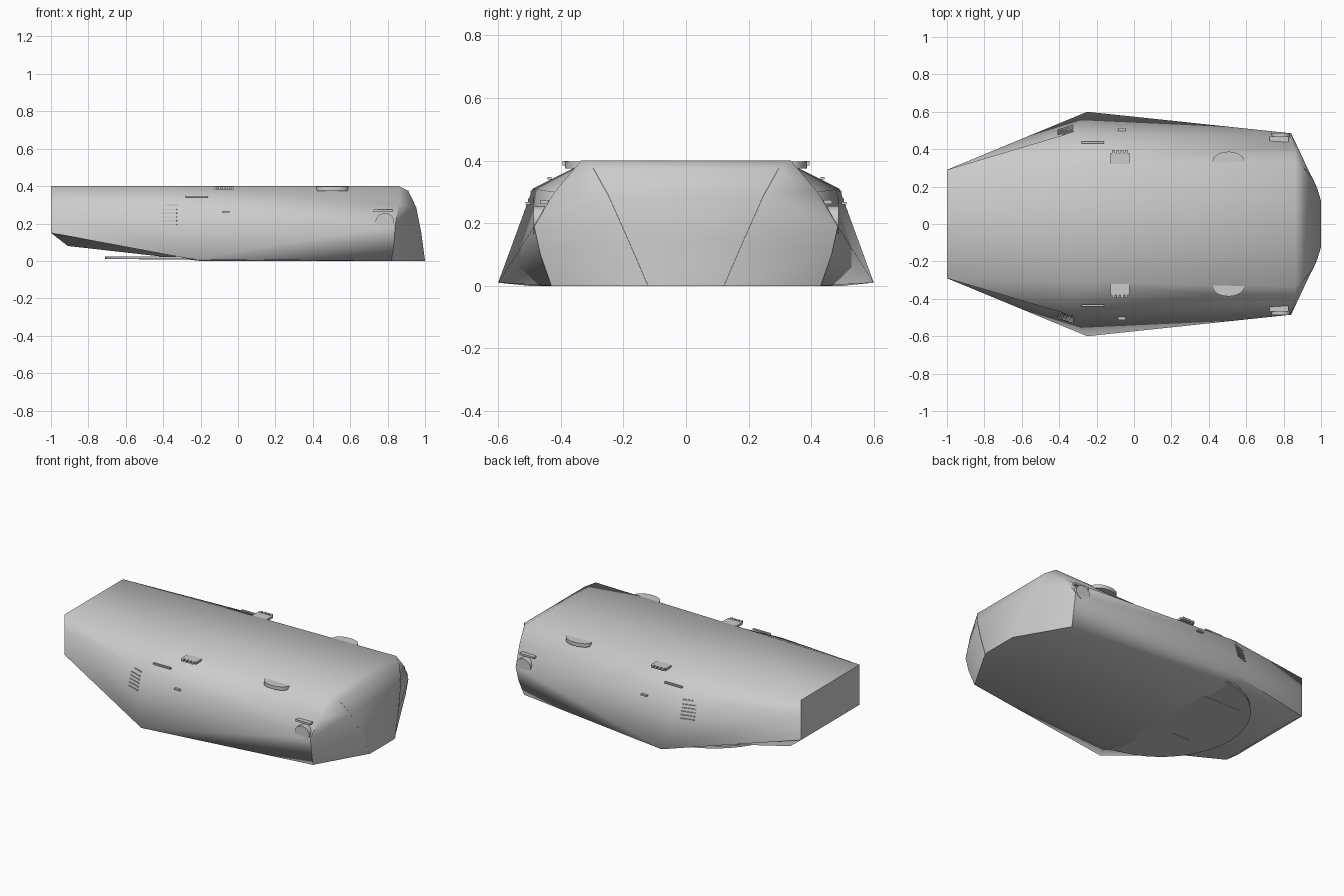
import bpy, bmesh, math
from mathutils import Vector, Matrix

if "Cube" in bpy.data.objects:
    bpy.data.objects.remove(bpy.data.objects["Cube"])


def finish(bm, name, angle=35):
    bmesh.ops.recalc_face_normals(bm, faces=bm.faces)
    me = bpy.data.meshes.new(name)
    bm.to_mesh(me)
    bm.free()
    ob = bpy.data.objects.new(name, me)
    bpy.context.collection.objects.link(ob)
    bpy.ops.object.select_all(action='DESELECT')
    ob.select_set(True)
    bpy.context.view_layer.objects.active = ob
    bpy.ops.object.shade_smooth_by_angle(angle=math.radians(angle))
    return ob


def box(name, loc, size, rot=0.0):
    bm = bmesh.new()
    bmesh.ops.create_cube(bm, size=1, matrix=Matrix.Translation(loc)
                          @ Matrix.Rotation(rot, 4, 'Z') @ Matrix.Diagonal((*size, 1)))
    return finish(bm, name)


def disc(name, loc, radii, depth, axis='Z'):
    bm = bmesh.new()
    turn = Matrix.Rotation(math.pi / 2, 4, 'X') if axis == 'Y' else Matrix.Identity(4)
    bmesh.ops.create_cone(bm, cap_ends=True, segments=24, radius1=1, radius2=1, depth=depth,
                          matrix=Matrix.Translation(loc) @ turn @ Matrix.Diagonal((*radii, 1, 1)))
    return finish(bm, name)


# Hull: half sections (roof edge, shoulder, waist, lower waist, keel) from tail to nose
sections = [
    [(-1, .29, .4), (-1, .29, .31), (-1, .29, .15), (-1, .29, .15), (-.91, .27, .08)],
    [(-.3, .31, .4), (-.33, .49, .31), (-.25, .6, .01), (-.25, .6, .01), (-.2, .5, 0)],
    [(.86, .335, .4), (.86, .42, .3), (.84, .485, .19), (.835, .465, .1), (.82, .43, 0)],
    [(.86, .335, .4), (.91, .295, .375), (.953, .245, .285), (.98, .185, .15), (1, .12, 0)],
]
bm = bmesh.new()
cache = {}


def vert(p, side):
    key = (p[0], p[1] * side, p[2])
    if key not in cache:
        cache[key] = bm.verts.new(key)
    return cache[key]


def face(*vs):
    unique = list(dict.fromkeys(vs))
    if len(unique) > 2:
        bm.faces.new(unique)


for a, b in zip(sections, sections[1:]):
    for i in range(4):
        for s in (1, -1):
            face(vert(a[i], s), vert(a[i + 1], s), vert(b[i + 1], s), vert(b[i], s))
    for i in (0, 4):
        face(vert(a[i], 1), vert(b[i], 1), vert(b[i], -1), vert(a[i], -1))
for end in (sections[0], sections[-1]):
    for i in range(4):
        face(vert(end[i], 1), vert(end[i + 1], 1), vert(end[i + 1], -1), vert(end[i], -1))
finish(bm, "hull", 50)

# Half-round belly plate and its flush panels
bm = bmesh.new()
arc = [(-.2 - .51 * math.sin(math.pi * k / 24), .51 * math.cos(math.pi * k / 24), .01)
       for k in range(25)]
f = bm.faces.new([bm.verts.new(p) for p in arc])
up = bmesh.ops.extrude_face_region(bm, geom=[f])
bmesh.ops.translate(bm, vec=(0, 0, .014),
                    verts=[g for g in up["geom"] if isinstance(g, bmesh.types.BMVert)])
finish(bm, "belly_plate")
box("belly_panel_middle", (-.33, 0, .01), (.16, .28, .006))

for s, tag in ((1, "left"), (-1, "right")):
    box("belly_panel_" + tag, (-.33, .22 * s, .01), (.4, .16, .006))
    # Roof discs showing past the roof edge
    disc("roof_disc_" + tag, (.505, .335 * s, .386), (.085, .052), .022)
    # Roof clamp with a row of studs
    box("roof_clamp_" + tag, (-.075, .35 * s, .39), (.1, .06, .014))
    for k in range(4):
        box("clamp_stud_" + tag, (-.11 + k * .023, .385 * s, .392), (.015, .02, .014))
    # Side vents
    for k in range(5):
        z = .195 + k * .02
        box("vent_slat_" + tag, (-.365, (.487 + (.26 - z) * .3) * s, z),
            (.085, .02, .007), .31 * s)
    box("vent_hood_" + tag, (-.35, .478 * s, .295), (.06, .02, .02), .31 * s)
    # Small side bars
    box("side_bar_" + tag, (-.22, .436 * s, .343), (.12, .012, .008))
    box("side_peg_" + tag, (-.065, .505 * s, .264), (.04, .016, .008))
    # Front side lamps
    disc("side_lamp_" + tag, (.785, .465 * s, .21), (.05, .045), .044, 'Y')
    box("lamp_hood_" + tag, (.775, .452 * s, .268), (.1, .03, .012))
    # Nose seam strips following the bonnet corner
    seam = [Vector((x, y * s, z)) for x, y, z in sections[3][1:]]
    bm = bmesh.new()
    w = Vector((.003, .007 * s, 0))
    off = Vector((.004, .002 * s, .001))
    rows = [[bm.verts.new(p + d) for d in (w * -1, off, w)] for p in
            [q - Vector((.004, 0, 0)) for q in seam]]
    for a, b in zip(rows, rows[1:]):
        for i in range(2):
            bm.faces.new((a[i], a[i + 1], b[i + 1], b[i]))
    finish(bm, "nose_seam_" + tag)
